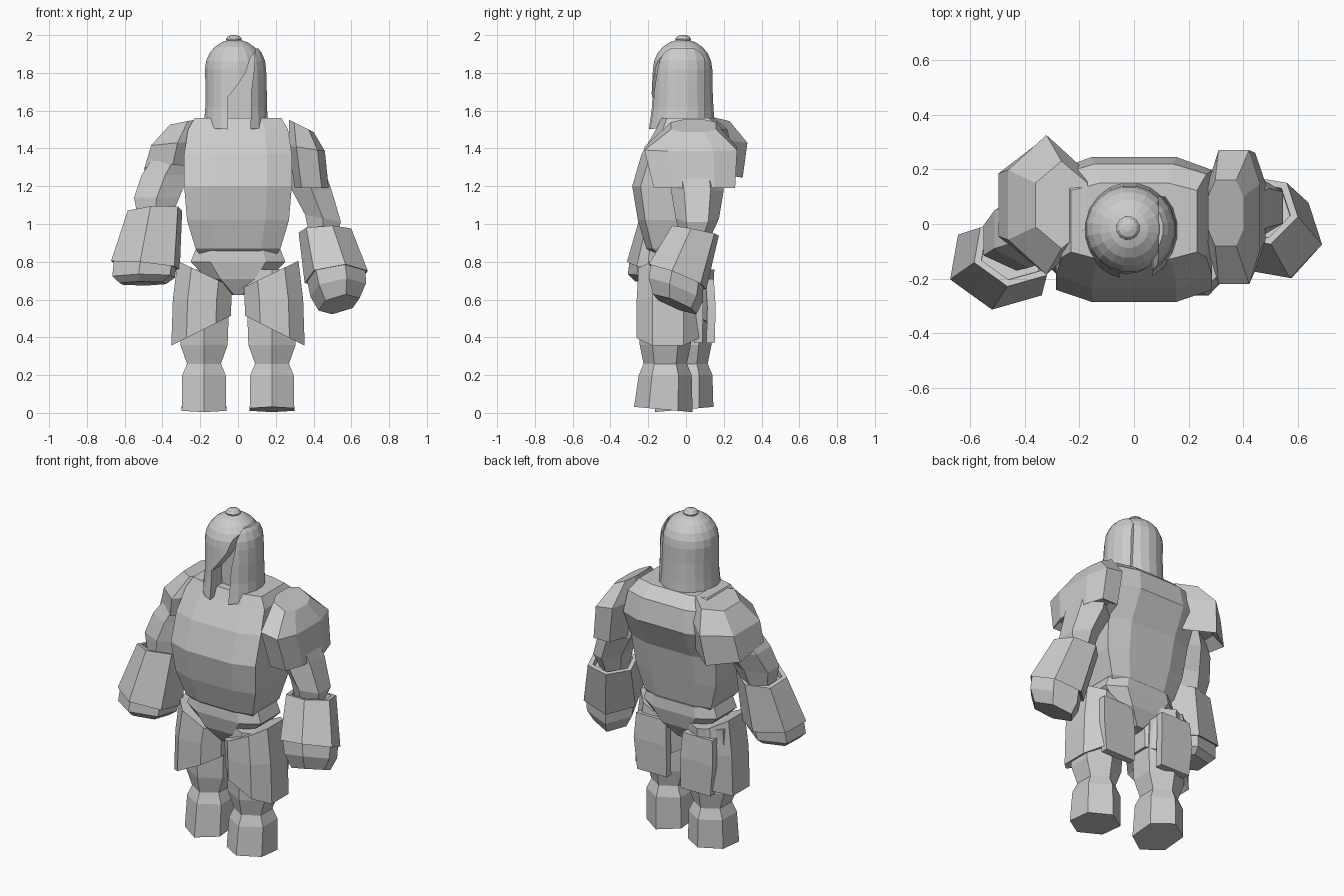
import bpy, bmesh, math
from mathutils import Matrix

if "Cube" in bpy.data.objects:
    bpy.data.objects.remove(bpy.data.objects["Cube"])

grey = bpy.data.materials.new("stone grey")
grey.use_nodes = True
colour = (0.6, 0.6, 0.6, 1)
grey.diffuse_color = colour
grey.node_tree.nodes["Principled BSDF"].inputs["Base Color"].default_value = colour


def loft(name, rings, sides=8, phase=None, yaw=0, boxy=(1, 1)):
    """Stack rings (cx, cy, z, half width, half depth, x tilt, y tilt) and cap the ends.
    Boxy values below one push the corners outward along x and y."""
    phase = math.pi / sides if phase is None else phase
    angles = [phase + math.tau * i / sides for i in range(sides)]
    mx = max(abs(math.cos(a)) for a in angles)
    my = max(abs(math.sin(a)) for a in angles)
    turn = Matrix.Rotation(math.radians(yaw), 2)

    def spread(value, power):
        return math.copysign(abs(value) ** power, value)

    bm = bmesh.new()
    loops = []
    for ring in rings:
        cx, cy, z, rx, ry, tx, ty = (tuple(ring) + (0, 0))[:7]
        loop = []
        for a in angles:
            dx = rx * spread(math.cos(a) / mx, boxy[0])
            dy = ry * spread(math.sin(a) / my, boxy[1])
            px = turn[0][0] * dx + turn[0][1] * dy
            py = turn[1][0] * dx + turn[1][1] * dy
            loop.append(bm.verts.new((cx + px, cy + py, z + tx * px + ty * py)))
        loops.append(loop)
    for low, high in zip(loops, loops[1:]):
        for i in range(sides):
            j = (i + 1) % sides
            bm.faces.new((low[i], low[j], high[j], high[i]))
    bm.faces.new(loops[0][::-1])
    bm.faces.new(loops[-1])
    return finish(name, bm)


def prism(name, outline, y0, y1):
    """Extrude a front outline of (x, z) points from y0 to y1."""
    bm = bmesh.new()
    face = bm.faces.new([bm.verts.new((x, y0, z)) for x, z in outline])
    made = bmesh.ops.extrude_face_region(bm, geom=[face])["geom"]
    moved = [v for v in made if isinstance(v, bmesh.types.BMVert)]
    bmesh.ops.translate(bm, verts=moved, vec=(0, y1 - y0, 0))
    return finish(name, bm)


def finish(name, bm):
    bmesh.ops.recalc_face_normals(bm, faces=bm.faces)
    mesh = bpy.data.meshes.new(name)
    bm.to_mesh(mesh)
    bm.free()
    mesh.materials.append(grey)
    obj = bpy.data.objects.new(name, mesh)
    bpy.context.collection.objects.link(obj)
    return obj


def cut(obj, cutter, operation="DIFFERENCE"):
    mod = obj.modifiers.new("cut", "BOOLEAN")
    mod.object = cutter
    mod.operation = operation
    mod.solver = "EXACT"
    cutter.hide_render = True
    cutter.hide_set(True)


# Torso, broad barrel chest narrowing to the waist
loft("torso", [
    (0, -.04, .82, .19, .11),
    (0, -.05, .87, .225, .16),
    (0, -.06, 1.02, .27, .195),
    (0, -.06, 1.2, .285, .225),
    (0, .005, 1.37, .285, .24),
    (0, .03, 1.5, .265, .19),
    (0, .01, 1.56, .23, .14)], boxy=(.7, .25))

# Pelvis tapering to the crotch
loft("pelvis", [
    (0, -.04, .625, .035, .09),
    (0, -.04, .71, .16, .14),
    (0, -.04, .8, .25, .16),
    (0, -.04, .865, .225, .155)], boxy=(.6, .6))

# Legs, thigh armour and rear panels
for side, label, cy in ((1, "left", -.11), (-1, "right", 0)):
    x = side * .18
    loft(label + "_leg", [
        (x, cy - .01, .018, .118, .155, 0, -.09 * side),
        (x, cy, .2, .115, .14),
        (x, cy, .26, .09, .115),
        (x, cy, .36, .125, .135),
        (x, cy, .5, .13, .14),
        (x, cy + .02, .76, .13, .13)], sides=6, phase=math.pi / 2)
    ay = cy * .6 - .03
    loft(label + "_thigh_armour", [
        (side * .185, ay, .45, .12, .13, -.5 * side, 0),
        (side * .195, ay, .435, .158, .165, -.5 * side, 0),
        (side * .19, ay, .6, .155, .165),
        (side * .175, ay, .735, .145, .155, .48 * side, 0)], boxy=(.8, .8))
    loft(label + "_rear_panel", [
        (side * .17, ay + .16, .37, .1, .022),
        (side * .18, ay + .165, .56, .11, .022),
        (side * .18, ay + .155, .71, .1, .022)], sides=4)

# Shoulder armour, the right one turned backward
loft("left_shoulder_armour", [
    (.39, .04, 1.22, .06, .17),
    (.39, .045, 1.19, .09, .215),
    (.365, .025, 1.4, .095, .245, -.15, 0),
    (.335, .04, 1.52, .065, .12, -.5, 0)], boxy=(.6, .8))
loft("right_shoulder_armour", [
    (-.33, .07, 1.33, .11, .17),
    (-.345, .07, 1.28, .15, .23, 0, -.15),
    (-.32, .07, 1.43, .14, .255, .1, 0),
    (-.265, .07, 1.545, .095, .16, .2, 0)], sides=6)

# Upper arms bending at the elbow
loft("left_upper_arm", [
    (.45, .05, .93, .07, .08),
    (.45, .06, 1.03, .095, .115, -.2, 0),
    (.39, .06, 1.18, .105, .14),
    (.33, .03, 1.4, .09, .15)], sides=6)
loft("right_upper_arm", [
    (-.45, -.08, .98, .07, .08),
    (-.43, -.06, 1.14, .12, .11),
    (-.385, -.02, 1.26, .125, .14),
    (-.3, .02, 1.42, .1, .15)], sides=6)

# Gauntlets with a hollow cuff, then the fists
loft("left_gauntlet", [
    (.52, -.04, .73, .12, .12, .12, -.4),
    (.52, -.045, .72, .15, .16, .12, -.4),
    (.46, .05, .965, .125, .13, .05, -.2),
    (.46, .05, .965, .1, .105, .05, -.2),
    (.465, .045, .93, .095, .1, .05, -.2)], sides=6, yaw=18)
loft("left_fist", [
    (.535, -.06, .575, .095, .12, .2, -.4),
    (.53, -.055, .65, .13, .15, .15, -.4),
    (.52, -.045, .74, .14, .145, .12, -.4)], sides=6, yaw=18)
loft("right_gauntlet", [
    (-.49, -.15, .79, .13, .12, -.1, -.1),
    (-.49, -.15, .78, .17, .165, -.1, -.1),
    (-.44, -.1, 1.07, .135, .13, .05, -.2),
    (-.44, -.1, 1.07, .11, .105, .05, -.2),
    (-.445, -.105, 1.03, .105, .1, .05, -.2)], sides=6, yaw=-10)
loft("right_fist", [
    (-.505, -.16, .685, .115, .11, 0, -.1),
    (-.5, -.16, .72, .155, .15, 0, -.1),
    (-.49, -.15, .8, .155, .15, -.1, -.1)], sides=6, yaw=-10)


# Helmet: round dome on a flared tube
def helmet_rings(grow):
    rings = [(-.015, -.025, 1.525, .165 + grow, .175 + grow, 0, .14),
             (-.015, -.02, 1.62, .158 + grow, .165 + grow),
             (-.015, -.02, 1.73, .157 + grow, .16 + grow)]
    for i in range(6):
        a = math.radians(16 * i)
        r = (.157 + grow) * math.cos(a)
        rings.append((-.018, -.018, 1.82 + (.158 + grow) * math.sin(a), r, r))
    return rings


helmet = loft("helmet", helmet_rings(0), sides=20)
opening = prism("opening_cutter", [
    (-.05, 1.4), (-.055, 1.67), (0, 1.74), (.04, 1.8), (.065, 1.88),
    (.1, 1.92), (.085, 1.82), (.07, 1.7), (.065, 1.4)], -.4, -.08)
cut(helmet, opening)

# Raised flap that sweeps along the left side of the helmet
flap = loft("helmet_flap", helmet_rings(.01), sides=20)
flap_area = prism("flap_cutter", [
    (.065, 1.4), (.07, 1.7), (.085, 1.82), (.09, 1.93), (.12, 1.93),
    (.3, 1.8), (.3, 1.4)], -.4, .1)
cut(flap, flap_area, "INTERSECT")

# Rounded knob on the crown
loft("helmet_knob", [
    (-.022, -.015, 1.96, .036, .036),
    (-.022, -.015, 1.98, .042, .042),
    (-.022, -.015, 1.993, .032, .032),
    (-.022, -.015, 2, .012, .012)], sides=12)
